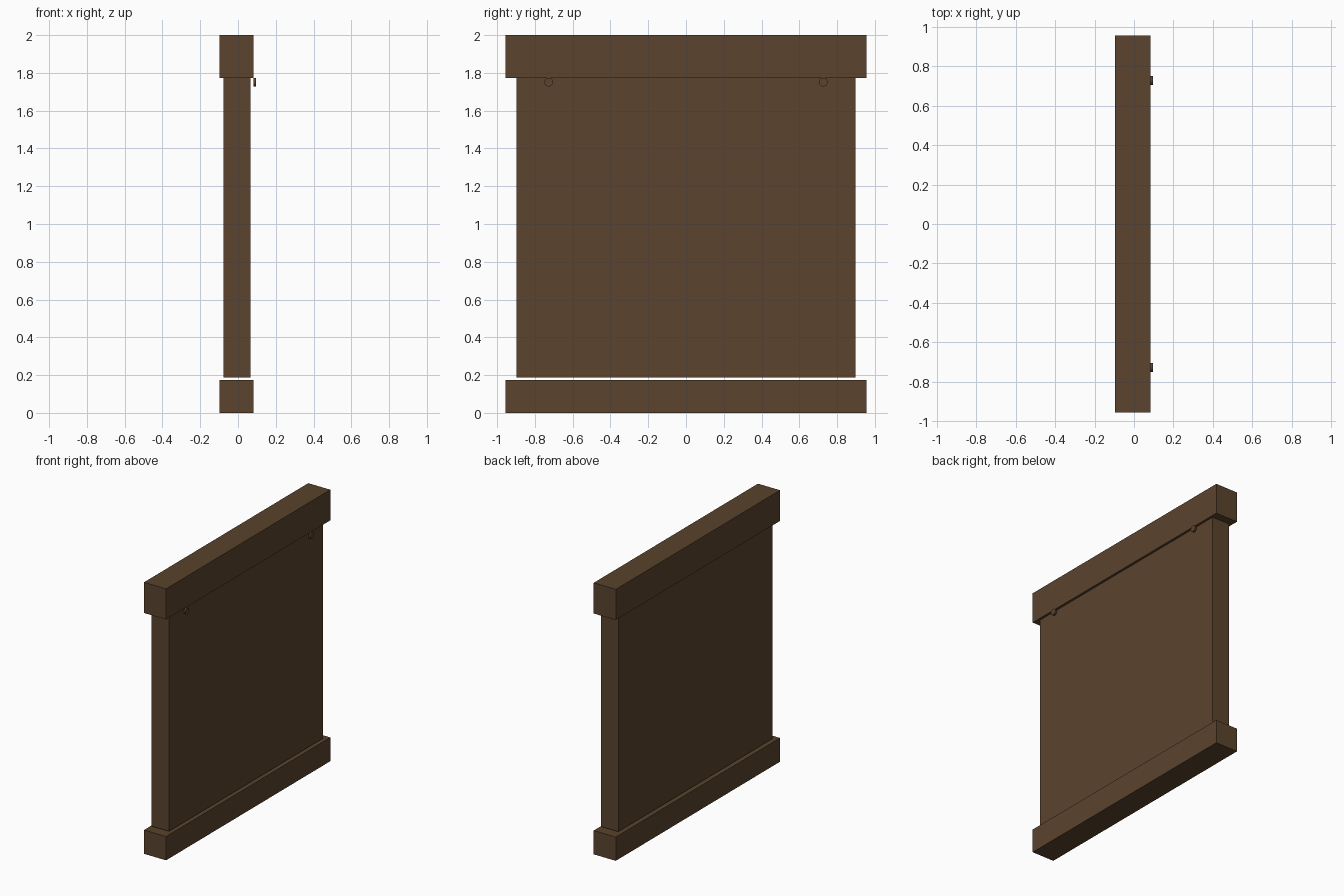
import bpy
import math

if "Cube" in bpy.data.objects:
    bpy.data.objects.remove(bpy.data.objects["Cube"])

# Single dark wood colour
wood = bpy.data.materials.new("dark_wood")
wood.diffuse_color = (0.103, 0.056, 0.026, 1.0)
wood.use_nodes = True
wood.node_tree.nodes["Principled BSDF"].inputs["Base Color"].default_value = wood.diffuse_color


def box(name, x0, x1, half_y, z0, z1):
    """Box spanning x0..x1, -half_y..half_y, z0..z1."""
    bpy.ops.mesh.primitive_cube_add(size=1, location=((x0 + x1) / 2, 0, (z0 + z1) / 2))
    ob = bpy.context.object
    ob.name = name
    ob.scale = (x1 - x0, 2 * half_y, z1 - z0)
    bpy.ops.object.transform_apply(location=False, rotation=False, scale=True)
    ob.data.materials.append(wood)
    return ob


def peg(name, y):
    """Small round peg lying along x, just proud of the top rail."""
    bpy.ops.mesh.primitive_cylinder_add(
        vertices=24, radius=0.023, depth=0.013,
        location=(0.0895, y, 1.751), rotation=(0, math.pi / 2, 0))
    ob = bpy.context.object
    ob.name = name
    ob.data.materials.append(wood)
    bpy.ops.object.shade_smooth_by_angle(angle=math.radians(30))
    return ob


# Panel floating just above the base, with wider rails at both ends
box("base_rail", -0.097, 0.083, 0.956, 0.0, 0.175)
box("panel", -0.077, 0.066, 0.898, 0.187, 1.774)
box("top_rail", -0.097, 0.083, 0.956, 1.774, 2.0)

# Pegs under the top rail
for side, y in (("left", -0.727), ("right", 0.727)):
    peg(side + "_peg", y)
